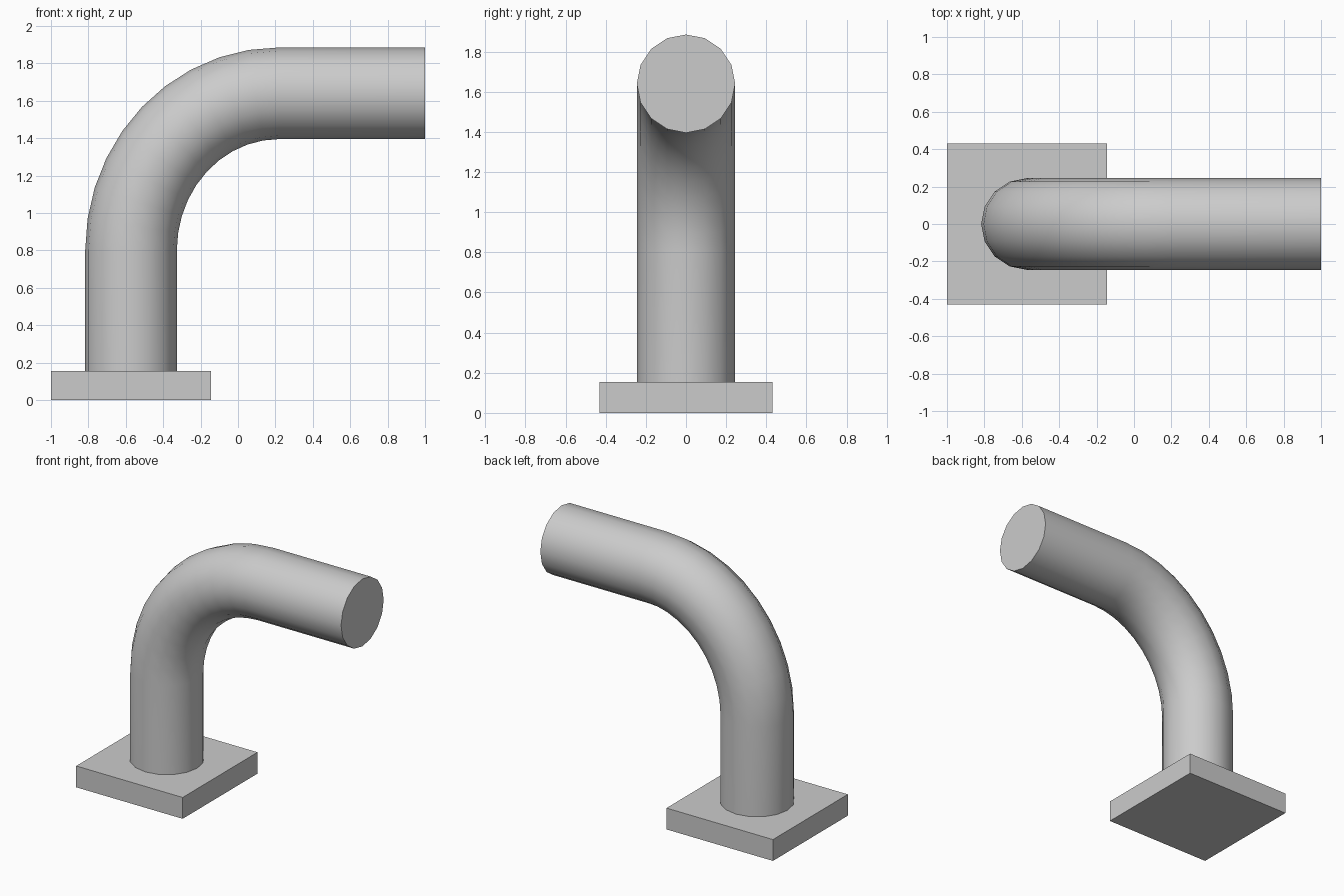
import bpy, bmesh
from math import sin, cos, pi
from mathutils import Vector

if "Cube" in bpy.data.objects:
    bpy.data.objects.remove(bpy.data.objects["Cube"])

PIPE_X, RADIUS, SIDES, BEND_STEPS = -0.572, 0.245, 16, 10
BEND_START_Z, BEND_END_X, TOP_Z = 0.80, 0.22, 1.64


def box(name, lo, hi):
    lo, hi = Vector(lo), Vector(hi)
    bpy.ops.mesh.primitive_cube_add(size=1, location=(lo + hi) / 2)
    ob = bpy.context.object
    ob.name = name
    ob.scale = hi - lo
    bpy.ops.object.transform_apply(location=False, rotation=False, scale=True)
    return ob


def sweep(name, stations):
    """Sweep a round section through (x, z, angle) stations; angle 0 = up, pi/2 = +x."""
    bm = bmesh.new()
    rings = []
    for x, z, a in stations:
        out = Vector((-cos(a), 0, sin(a)))
        rings.append([bm.verts.new(Vector((x, 0, z)) + RADIUS *
                      (out * cos(2 * pi * i / SIDES) + Vector((0, sin(2 * pi * i / SIDES), 0))))
                      for i in range(SIDES)])
    for r, s in zip(rings, rings[1:]):
        for i in range(SIDES):
            j = (i + 1) % SIDES
            bm.faces.new((r[i], r[j], s[j], s[i]))
    bm.faces.new(rings[0])
    bm.faces.new(rings[-1])
    bmesh.ops.recalc_face_normals(bm, faces=bm.faces)
    me = bpy.data.meshes.new(name)
    bm.to_mesh(me)
    bm.free()
    ob = bpy.data.objects.new(name, me)
    bpy.context.collection.objects.link(ob)
    return ob


# Square mounting plate
box("base_plate", (-1, -0.43, 0), (-0.144, 0.43, 0.155))

# Pipe: upright, quarter bend, horizontal run
w, h = BEND_END_X - PIPE_X, TOP_Z - BEND_START_Z
path = [(PIPE_X, 0.15, 0)]
for k in range(BEND_STEPS + 1):
    a = k / BEND_STEPS * pi / 2
    path.append((BEND_END_X - w * cos(a), BEND_START_Z + h * sin(a), a))
path.append((1.0, TOP_Z, pi / 2))
pipe = sweep("bent_pipe", path)

bpy.ops.object.select_all(action='DESELECT')
pipe.select_set(True)
bpy.context.view_layer.objects.active = pipe
bpy.ops.object.shade_smooth_by_angle(angle=pi / 5)
